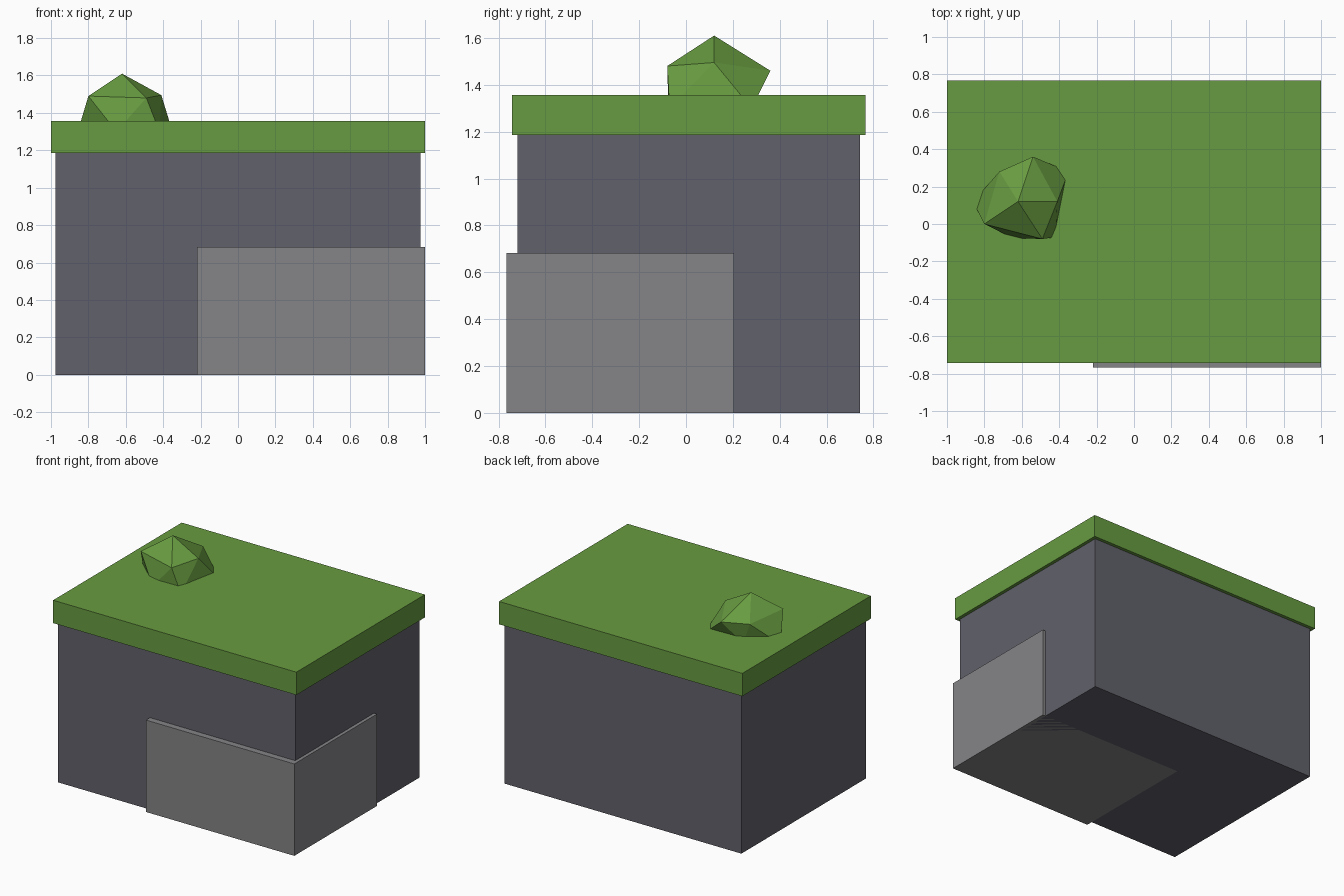
import bpy, bmesh

if "Cube" in bpy.data.objects:
    bpy.data.objects.remove(bpy.data.objects["Cube"])


def material(name, rgb):
    m = bpy.data.materials.new(name)
    m.diffuse_color = (*rgb, 1.0)
    m.use_nodes = True
    m.node_tree.nodes["Principled BSDF"].inputs["Base Color"].default_value = m.diffuse_color
    return m


def add_object(name, bm, mat):
    bmesh.ops.recalc_face_normals(bm, faces=bm.faces)
    mesh = bpy.data.meshes.new(name)
    bm.to_mesh(mesh)
    bm.free()
    mesh.materials.append(mat)
    obj = bpy.data.objects.new(name, mesh)
    bpy.context.collection.objects.link(obj)
    return obj


def box(name, low, high, mat):
    bm = bmesh.new()
    bmesh.ops.create_cube(bm, size=1.0)
    for v in bm.verts:
        v.co = [low[i] if v.co[i] < 0 else high[i] for i in range(3)]
    return add_object(name, bm, mat)


grass = material("grass green", (0.137, 0.33, 0.052))
dark_rock = material("dark slate", (0.12, 0.12, 0.147))
light_rock = material("mid grey", (0.232, 0.23, 0.24))

# Rock body, overhanging grass slab and the lighter corner stone
box("rock_body", (-0.975, -0.72, 0), (0.975, 0.742, 1.19), dark_rock)
box("grass_slab", (-1, -0.743, 1.186), (1, 0.767, 1.356), grass)
box("corner_stone", (-0.22, -0.767, 0), (1, 0.205, 0.683), light_rock)

# Faceted bush: an irregular 20-sided ball half sunk into the grass
points = [
    (-0.62, 0.12, 1.61),                                    # tip
    (-0.80, 0.00, 1.49), (-0.49, -0.08, 1.48), (-0.41, 0.12, 1.495),
    (-0.54, 0.36, 1.46), (-0.72, 0.28, 1.46),               # upper ring
    (-0.86, 0.12, 1.29), (-0.65, -0.075, 1.30), (-0.42, -0.07, 1.30),
    (-0.35, 0.28, 1.30), (-0.66, 0.27, 1.30),               # lower ring
    (-0.58, 0.12, 1.20),                                    # buried base
]
bm = bmesh.new()
for p in points:
    bm.verts.new(p)
bmesh.ops.convex_hull(bm, input=bm.verts)
add_object("bush", bm, grass)
